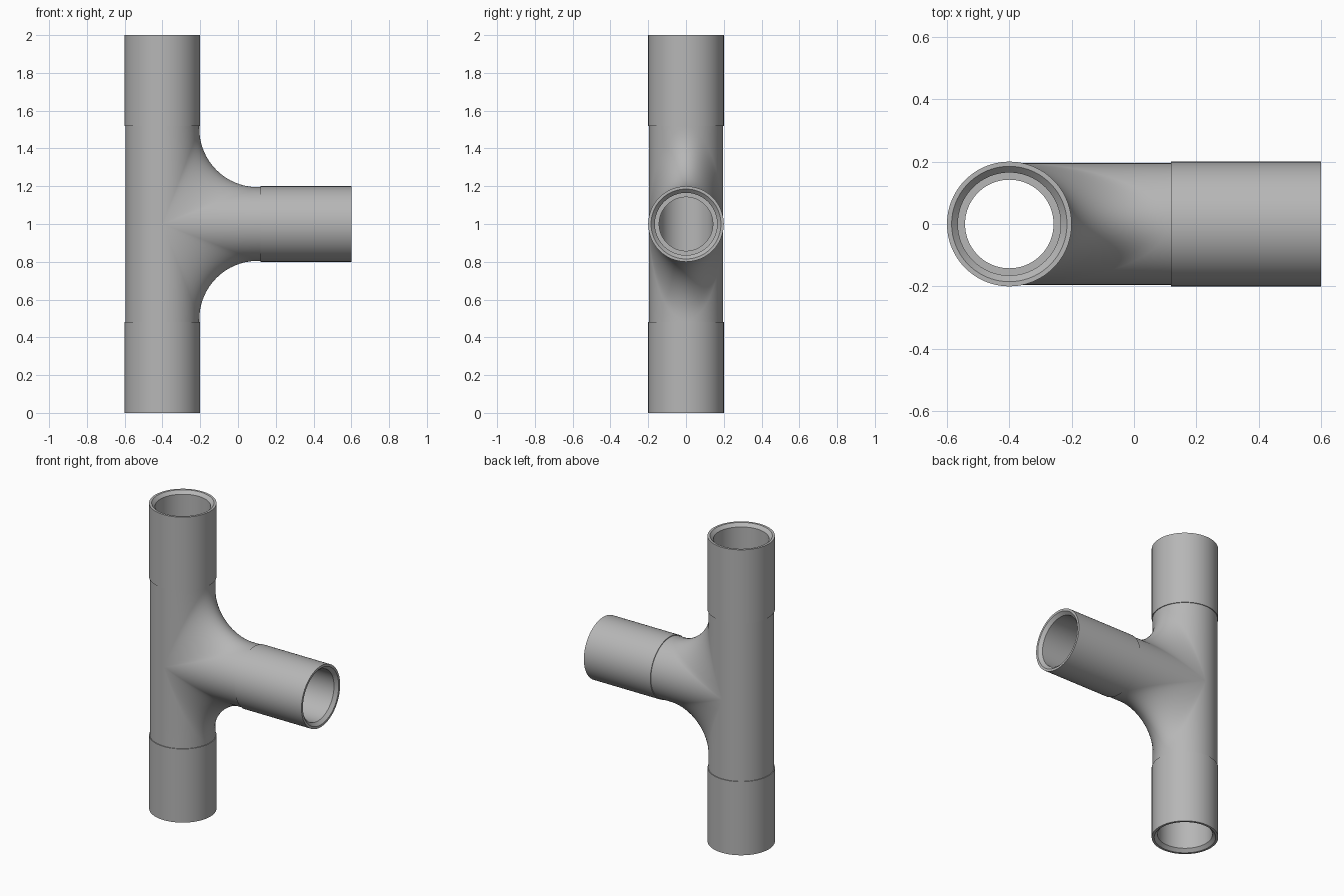
import bpy, bmesh
from math import sin, cos, pi, radians
from mathutils import Matrix, Vector

old = bpy.data.objects.get("Cube")
if old:
    bpy.data.objects.remove(old, do_unlink=True)

SEG = 96                    # sides of every pipe
AXIS_X, MID_Z = -0.4, 1.0   # run pipe axis and branch height
SOCKET = 0.482              # socket length
TOP, END = 2.0 - SOCKET, 0.6 - SOCKET
BODY_R, BORE_R = 0.195, 0.142
FILLET = 0.31 / BODY_R      # blend radius per unit of half width

grey = bpy.data.materials.new("pipe grey")
grey.use_nodes = True
colour = (0.47, 0.47, 0.47, 1)
grey.diffuse_color = colour
grey.node_tree.nodes["Principled BSDF"].inputs["Base Color"].default_value = colour


def finish(name, bm, inward=False):
    """Weld, orient and smooth a mesh, then link it as a named part."""
    bmesh.ops.remove_doubles(bm, verts=bm.verts, dist=1e-5)
    bmesh.ops.recalc_face_normals(bm, faces=bm.faces)
    if inward:
        bmesh.ops.reverse_faces(bm, faces=bm.faces)
    mesh = bpy.data.meshes.new(name)
    bm.to_mesh(mesh)
    bm.free()
    mesh.materials.append(grey)
    obj = bpy.data.objects.new(name, mesh)
    bpy.context.collection.objects.link(obj)
    bpy.ops.object.select_all(action="DESELECT")
    obj.select_set(True)
    bpy.context.view_layer.objects.active = obj
    bpy.ops.object.shade_smooth_by_angle(angle=radians(30))
    return obj


def loft(bm, rows):
    """Skin neighbouring rows of points with quads."""
    rows = [[bm.verts.new(p) for p in row] for row in rows]
    for a, b in zip(rows, rows[1:]):
        for i in range(len(a) - 1):
            bm.faces.new((a[i], a[i + 1], b[i + 1], b[i]))


def tee_shell(name, radius, fillet, steps, inward=False):
    """Tee surface; the blend tapers to a point on each flank."""
    bm = bmesh.new()
    angles = [pi * i / (SEG // 2) for i in range(SEG // 2 + 1)]
    for side in (1, -1):
        rows = []
        for a in angles:
            w, y = radius * sin(a), -radius * cos(a)
            path = [(AXIS_X + w, TOP - MID_Z)]
            for j in range(steps + 1):
                t = pi / 2 * j / steps
                path.append((AXIS_X + w * (1 + fillet * (1 - cos(t))),
                             w * (1 + fillet * (1 - sin(t)))))
            path.append((END, w))
            rows.append([(x, y, MID_Z + side * h) for x, h in path])
        loft(bm, rows)
    # Plain half of the run, opposite the branch
    loft(bm, [[(AXIS_X - radius * sin(a), -radius * cos(a), z)
               for z in (TOP, MID_Z, SOCKET)] for a in angles])
    # Drop the collapsed slivers where the blend runs out
    bmesh.ops.dissolve_degenerate(bm, dist=1e-6, edges=bm.edges)
    return finish(name, bm, inward)


def socket(name, origin, direction):
    """Turned socket with a bevelled mouth and an inner stop ledge."""
    profile = [(BORE_R, SOCKET), (0.165, SOCKET), (0.165, 0.02), (0.185, 0),
               (0.2, 0), (0.2, SOCKET), (BODY_R, SOCKET)]
    bm = bmesh.new()
    loft(bm, [[(r * cos(2 * pi * i / SEG), r * sin(2 * pi * i / SEG), -d)
               for r, d in profile] for i in range(SEG + 1)])
    turn = Vector((0, 0, 1)).rotation_difference(Vector(direction)).to_matrix().to_4x4()
    bm.transform(Matrix.Translation(origin) @ turn)
    return finish(name, bm)


tee_shell("tee_body", BODY_R, FILLET, 16)
tee_shell("tee_bore", BORE_R, 0, 1, inward=True)
socket("top_socket", (AXIS_X, 0, 2), (0, 0, 1))
socket("branch_socket", (0.6, 0, MID_Z), (1, 0, 0))

# The bottom socket mirrors the top one
bottom = bmesh.new()
bottom.from_mesh(bpy.data.objects["top_socket"].data)
bottom.transform(Matrix.Translation((0, 0, 2 * MID_Z)) @ Matrix.Scale(-1, 4, (0, 0, 1)))
finish("bottom_socket", bottom)
